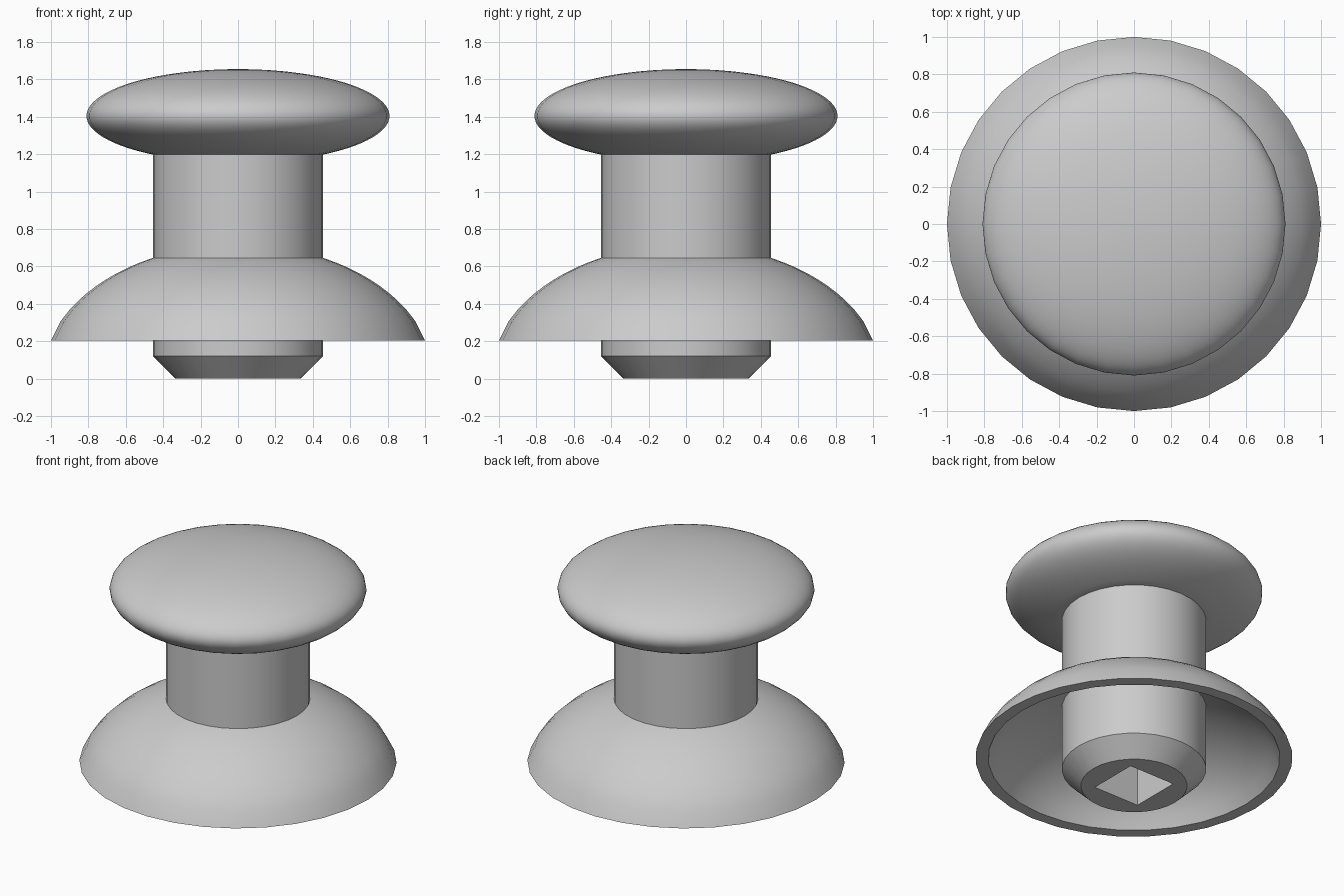
import bpy
import bmesh
from math import sin, cos, pi, radians, sqrt

SIDES = 32
STEM_R = 0.455

default_cube = bpy.data.objects.get("Cube")
if default_cube:
    bpy.data.objects.remove(default_cube, do_unlink=True)

# Single plain grey
grey = bpy.data.materials.new("light_grey")
grey.use_nodes = True
colour = (0.6, 0.6, 0.6, 1)
grey.diffuse_color = colour
grey.node_tree.nodes["Principled BSDF"].inputs["Base Color"].default_value = colour


def round_ring(r, z):
    return [(r * cos(2 * pi * i / SIDES), r * sin(2 * pi * i / SIDES), z)
            for i in range(SIDES)]


def square_ring(half, z):
    """Ring whose points lie on a square, with points at its corners."""
    ring = []
    for x, y, _ in round_ring(1, 0):
        k = half / max(abs(x), abs(y))
        ring.append((x * k, y * k, z))
    return ring


def loft(name, rings, closed=False):
    """Skin the rings; cap both ends, or join the last ring to the first."""
    bm = bmesh.new()
    loops = [[bm.verts.new(p) for p in ring] for ring in rings]
    pairs = list(zip(loops, loops[1:]))
    if closed:
        pairs.append((loops[-1], loops[0]))
    else:
        bm.faces.new(loops[0])
        bm.faces.new(loops[-1])
    for a, b in pairs:
        for i in range(SIDES):
            j = (i + 1) % SIDES
            bm.faces.new((a[i], a[j], b[j], b[i]))
    bmesh.ops.recalc_face_normals(bm, faces=bm.faces)
    mesh = bpy.data.meshes.new(name)
    bm.to_mesh(mesh)
    bm.free()
    mesh.materials.append(grey)
    obj = bpy.data.objects.new(name, mesh)
    bpy.context.collection.objects.link(obj)
    mesh.shade_smooth()
    mesh.set_sharp_from_angle(angle=radians(32))
    return obj


def dome_arc(a, b, r_start, r_end, steps=16):
    """Rings on an upright ellipse, between two radii."""
    rings = []
    for i in range(steps + 1):
        r = r_start + (r_end - r_start) * (1 - (1 - i / steps) ** 1.5)
        rings.append(round_ring(r, b * sqrt(1 - (r / a) ** 2)))
    return rings


# Flattened ball knob, cut off where it meets the stem
start, steps = -0.97, 36
knob = []
for i in range(steps):
    t = start + (pi / 2 - start) * i / steps
    knob.append(round_ring(0.81 * cos(t), 1.405 + 0.25 * sin(t)))
knob.append(round_ring(0.004, 1.655))
loft("knob", knob)

# Hollow domed skirt with a flat rim
outer = dome_arc(1.05, 0.716, 1.0, STEM_R - 0.01)
inner = dome_arc(0.97, 0.64, 0.92, STEM_R - 0.01)
for ring in (outer, inner):
    ring[0] = [(x, y, 0.205) for x, y, _ in ring[0]]
loft("skirt", outer + inner[::-1], closed=True)

# Stem with chamfered foot and a square socket from below
loft("stem", [
    square_ring(0.175, 0.7),
    square_ring(0.175, 0),
    round_ring(0.335, 0),
    round_ring(STEM_R, 0.12),
    round_ring(STEM_R, 1.22),
])
